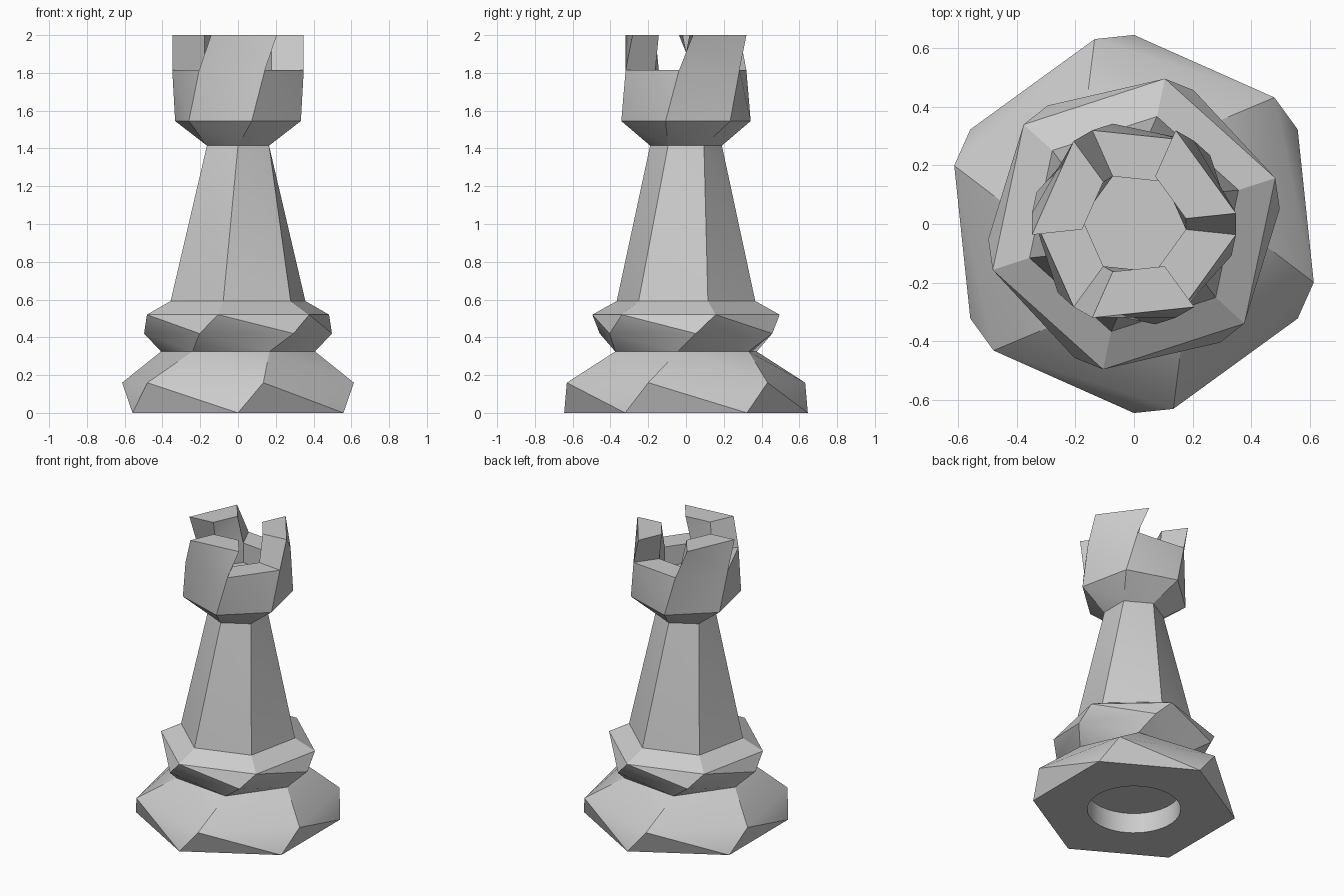
import bpy, bmesh
from math import cos, sin, radians, pi

cube = bpy.data.objects.get("Cube")
if cube:
    bpy.data.objects.remove(cube, do_unlink=True)

SIDES = 6
TWIST = 12           # degrees each twisted band turns
START = 30
INNER_R = 0.178      # inside of the battlements
RIM_Z, TOP_Z, FLOOR_Z = 1.815, 2.0, 1.68
OUTER_R = 0.35

# Hexagonal section profile: radius, height, number of twist steps
PROFILE = [
    (0.645, 0.0, 0), (0.645, 0.16, 1), (0.41, 0.325, 2),
    (0.50, 0.42, 3), (0.507, 0.52, 4), (0.375, 0.592, 4),
    (0.19, 1.415, 5), (0.35, 1.545, 6), (OUTER_R, RIM_Z, 7),
]

stone = bpy.data.materials.new("light_grey")
stone.use_nodes = True
grey = (0.6, 0.6, 0.6, 1)
stone.diffuse_color = grey
stone.node_tree.nodes["Principled BSDF"].inputs["Base Color"].default_value = grey

bm = bmesh.new()


def ring(radius, z, steps=0, count=SIDES):
    turn = radians(START + TWIST * steps)
    return [bm.verts.new((radius * cos(turn + 2 * pi * k / count),
                          radius * sin(turn + 2 * pi * k / count), z))
            for k in range(count)]


def twisted_panel(low, high, k):
    # Two triangles folded along the outward, shorter diagonal
    j = (k + 1) % len(low)
    bm.faces.new((low[k], low[j], high[k]))
    bm.faces.new((low[j], high[j], high[k]))


def band(low, high):
    for k in range(len(low)):
        twisted_panel(low, high, k)


def loop_edges(verts):
    return [bm.edges.get((verts[k - 1], verts[k])) for k in range(len(verts))]


# Base, collar, column and head
rings = [ring(*section) for section in PROFILE]
for low, high in zip(rings, rings[1:]):
    band(low, high)

# Recessed floor inside the head
outer = rings[-1]
inner = ring(INNER_R, RIM_Z, 7)
floor = ring(INNER_R, FLOOR_Z, 7)
band(inner, floor)
bm.faces.new(floor)

# Alternating leaning battlements and notches
outer_top = ring(OUTER_R, TOP_Z, 8)
inner_top = ring(INNER_R, TOP_Z, 8)
for k in range(SIDES):
    j = (k + 1) % SIDES
    if k % 2:
        bm.faces.new((outer[k], outer[j], inner[j], inner[k]))
    else:
        bm.faces.new((outer_top[k], outer_top[j], inner_top[j], inner_top[k]))
        twisted_panel(outer, outer_top, k)
        twisted_panel(inner, inner_top, k)
        bm.faces.new((inner[k], outer[k], outer_top[k], inner_top[k]))
        bm.faces.new((outer[j], inner[j], inner_top[j], outer_top[j]))
bmesh.ops.delete(bm, geom=[v for v in bm.verts if not v.link_faces], context='VERTS')

# Round socket under the base
mouth = ring(0.294, 0.0, 0, 48)
socket = ring(0.294, 0.14, 0, 48)
band(mouth, socket)
bm.faces.new(socket)
bmesh.ops.triangle_fill(bm, use_beauty=True, normal=(0, 0, -1),
                        edges=loop_edges(rings[0]) + loop_edges(mouth))

bmesh.ops.recalc_face_normals(bm, faces=bm.faces)
mesh = bpy.data.meshes.new("tower_piece")
bm.to_mesh(mesh)
bm.free()
mesh.materials.append(stone)
tower = bpy.data.objects.new("tower_piece", mesh)
bpy.context.collection.objects.link(tower)

# Soft shading with crisp edges
bpy.ops.object.select_all(action='DESELECT')
tower.select_set(True)
bpy.context.view_layer.objects.active = tower
bpy.ops.object.shade_smooth_by_angle(angle=radians(30))
